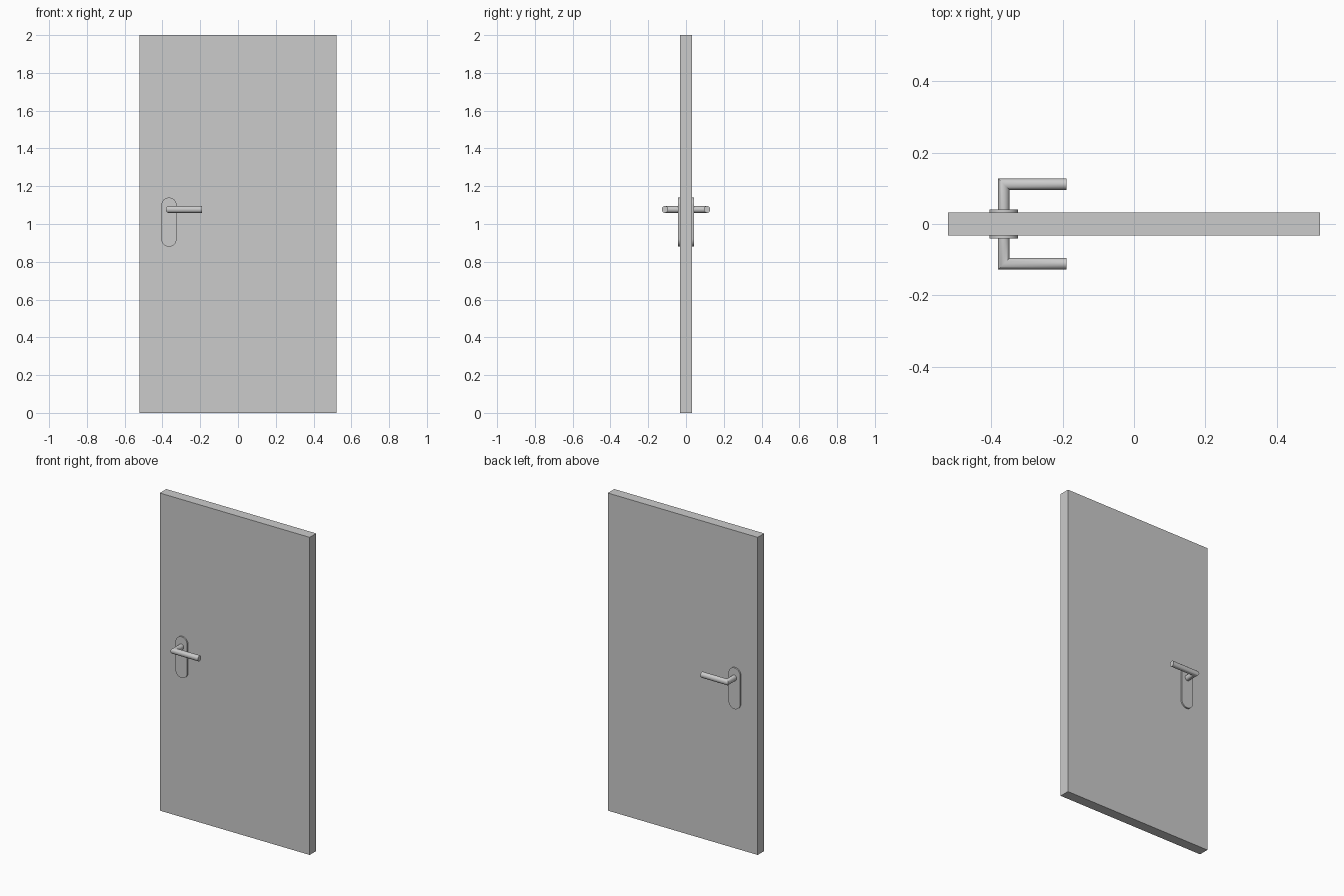
import bpy, bmesh, math

if "Cube" in bpy.data.objects:
    bpy.data.objects.remove(bpy.data.objects["Cube"])

HX, HZ = -0.3655, 1.077      # handle axis position
DOOR_HALF = 0.0325
PLATE_OUT = 0.0412


def finish(name, bm, smooth=True):
    bmesh.ops.recalc_face_normals(bm, faces=bm.faces)
    me = bpy.data.meshes.new(name)
    bm.to_mesh(me)
    bm.free()
    ob = bpy.data.objects.new(name, me)
    bpy.context.collection.objects.link(ob)
    if smooth:
        bpy.ops.object.select_all(action='DESELECT')
        ob.select_set(True)
        bpy.context.view_layer.objects.active = ob
        bpy.ops.object.shade_smooth_by_angle(angle=math.radians(35))
    return ob


def loft(name, rings):
    bm = bmesh.new()
    loops = [[bm.verts.new(p) for p in ring] for ring in rings]
    n = len(loops[0])
    for a, b in zip(loops, loops[1:]):
        for i in range(n):
            j = (i + 1) % n
            bm.faces.new((a[i], a[j], b[j], b[i]))
    bm.faces.new(loops[0])
    bm.faces.new(loops[-1])
    return finish(name, bm)


# Door leaf
bm = bmesh.new()
bmesh.ops.create_cube(bm, size=1)
bmesh.ops.scale(bm, vec=(1.044, 2 * DOOR_HALF, 2), verts=bm.verts)
bmesh.ops.translate(bm, vec=(0, 0, 1), verts=bm.verts)
finish("door_leaf", bm, False)


# Capsule-shaped backplate outline
def capsule(y, r=0.0405, top=1.14, bottom=0.88, seg=16):
    pts = []
    for cz, start in ((top - r, 0), (bottom + r, math.pi)):
        for i in range(seg + 1):
            a = start + math.pi * i / seg
            pts.append((HX + r * math.cos(a), y, cz + r * math.sin(a)))
    return pts


# Lever: round stem with a mitred corner into the horizontal grip
def lever_rings(side, r=0.0165, rz=0.018, seg=24, mid=0.1115, end_x=-0.19):
    ang = [2 * math.pi * i / seg for i in range(seg)]
    cs = [(r * math.cos(a), rz * math.sin(a)) for a in ang]
    start = [(HX + c, side * (PLATE_OUT - 0.004), HZ + s) for c, s in cs]
    mitre = [(HX + c, side * (mid - c), HZ + s) for c, s in cs]
    end = [(end_x, side * (mid - c), HZ + s) for c, s in cs]
    return [start, mitre, end]


for side, label in ((-1, "front"), (1, "back")):
    loft(label + "_backplate",
         [capsule(side * (DOOR_HALF - 0.002)), capsule(side * PLATE_OUT)])
    loft(label + "_lever", lever_rings(side))
